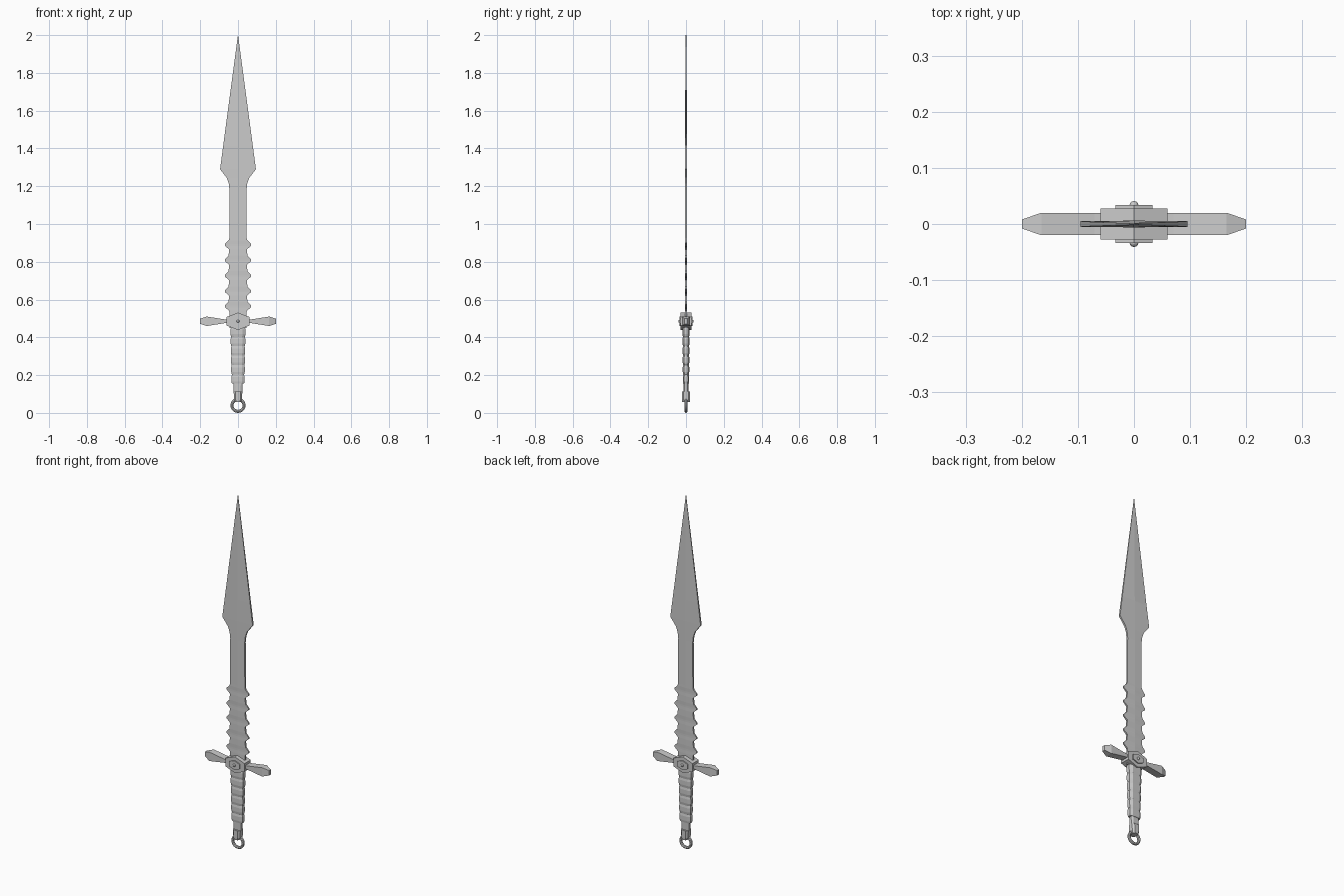
import bpy, bmesh, math
from mathutils import Vector

if "Cube" in bpy.data.objects:
    bpy.data.objects.remove(bpy.data.objects["Cube"])


def loft(name, rings):
    """Skin a list of equal-length point rings and cap both ends."""
    bm = bmesh.new()
    rows = [[bm.verts.new(p) for p in ring] for ring in rings]
    n = len(rows[0])
    for a, b in zip(rows, rows[1:]):
        for i in range(n):
            j = (i + 1) % n
            bm.faces.new((a[i], a[j], b[j], b[i]))
    bm.faces.new(rows[0])
    bm.faces.new(rows[-1])
    bmesh.ops.recalc_face_normals(bm, faces=bm.faces)
    mesh = bpy.data.meshes.new(name)
    bm.to_mesh(mesh)
    bm.free()
    obj = bpy.data.objects.new(name, mesh)
    bpy.context.collection.objects.link(obj)
    return obj


def blade_ring(z, w, e, t):
    return [(w, -e, z), (w, e, z), (0, t, z), (-w, e, z), (-w, -e, z), (0, -t, z)]


def octagon(z, w, d):
    cw, cd = w * 0.6, d * 0.55
    return [(w, -cd, z), (w, cd, z), (cw, d, z), (-cw, d, z),
            (-w, cd, z), (-w, -cd, z), (-cw, -d, z), (cw, -d, z)]


def prism_y(name, outline, d):
    return loft(name, [[(x, y, z) for x, z in outline] for y in (-d, d)])


# Blade: plain root, five barbs per side, shank, spear-shaped point
rows = [(0.45, 0.046, 0.005, 0.006), (0.535, 0.046, 0.005, 0.006)]
for z in (0.563, 0.643, 0.725, 0.807, 0.888):
    rows += [(z - 0.022, 0.047, 0.005, 0.006), (z - 0.004, 0.069, 0.003, 0.006),
             (z + 0.006, 0.069, 0.003, 0.006), (z + 0.025, 0.050, 0.005, 0.006)]
rows += [(0.925, 0.046, 0.005, 0.006), (1.18, 0.045, 0.005, 0.006),
         (1.215, 0.049, 0.005, 0.006), (1.245, 0.060, 0.005, 0.006),
         (1.29, 0.095, 0.005, 0.006), (1.41, 0.079, 0.004, 0.006),
         (2.0, 0.0005, 0.001, 0.002)]
loft("blade", [blade_ring(*r) for r in rows])

# Crossguard arms
for side, s in (("left", -1), ("right", 1)):
    arm = [(0.03, 0.008, 0.020), (0.07, 0.010, 0.020),
           (0.165, 0.025, 0.020), (0.2, 0.014, 0.008)]
    loft("guard_arm_" + side,
         [[(s * x, -d, 0.485 - h), (s * x, d, 0.485 - h),
           (s * x, d, 0.485 + h), (s * x, -d, 0.485 + h)] for x, h, d in arm])

# Hexagonal guard hub with raised plate
for name, w, h, d in (("guard_hub", 0.06, 0.046, 0.028),
                      ("guard_plate", 0.033, 0.026, 0.034)):
    outline = [(0, h), (w, h / 2), (w, -h / 2), (0, -h), (-w, -h / 2), (-w, h / 2)]
    prism_y(name, [(x, 0.485 + z) for x, z in outline], d)

# Rivets on both faces
for name, y in (("front_rivet", -0.033), ("back_rivet", 0.033)):
    bpy.ops.mesh.primitive_uv_sphere_add(segments=12, ring_count=8, radius=0.008,
                                         location=(0, y, 0.485))
    bpy.context.object.name = name

# Wrapped grip: stacked bulging bands, tapering downward
rows = []
bands = 6
for i in range(bands):
    f = i / (bands - 1)
    z0 = 0.155 + i * 0.05
    w, d = 0.034 + 0.005 * f, 0.017 + 0.002 * f
    rows += [octagon(z0, w - 0.002, d - 0.002), octagon(z0 + 0.012, w + 0.001, d),
             octagon(z0 + 0.036, w + 0.001, d), octagon(z0 + 0.048, w - 0.002, d - 0.002)]
loft("grip", rows)

# Neck below the grip and the pommel block
loft("grip_neck", [octagon(0.08, 0.021, 0.012), octagon(0.16, 0.025, 0.013)])
loft("pommel", [octagon(0.058, 0.016, 0.021), octagon(0.072, 0.021, 0.022),
                octagon(0.112, 0.023, 0.022)])

# Hanging ring
bpy.ops.mesh.primitive_torus_add(major_segments=20, minor_segments=8, major_radius=0.032,
                                 minor_radius=0.008, location=(0, 0, 0.04),
                                 rotation=(math.pi / 2, 0, 0))
bpy.context.object.name = "pommel_ring"
